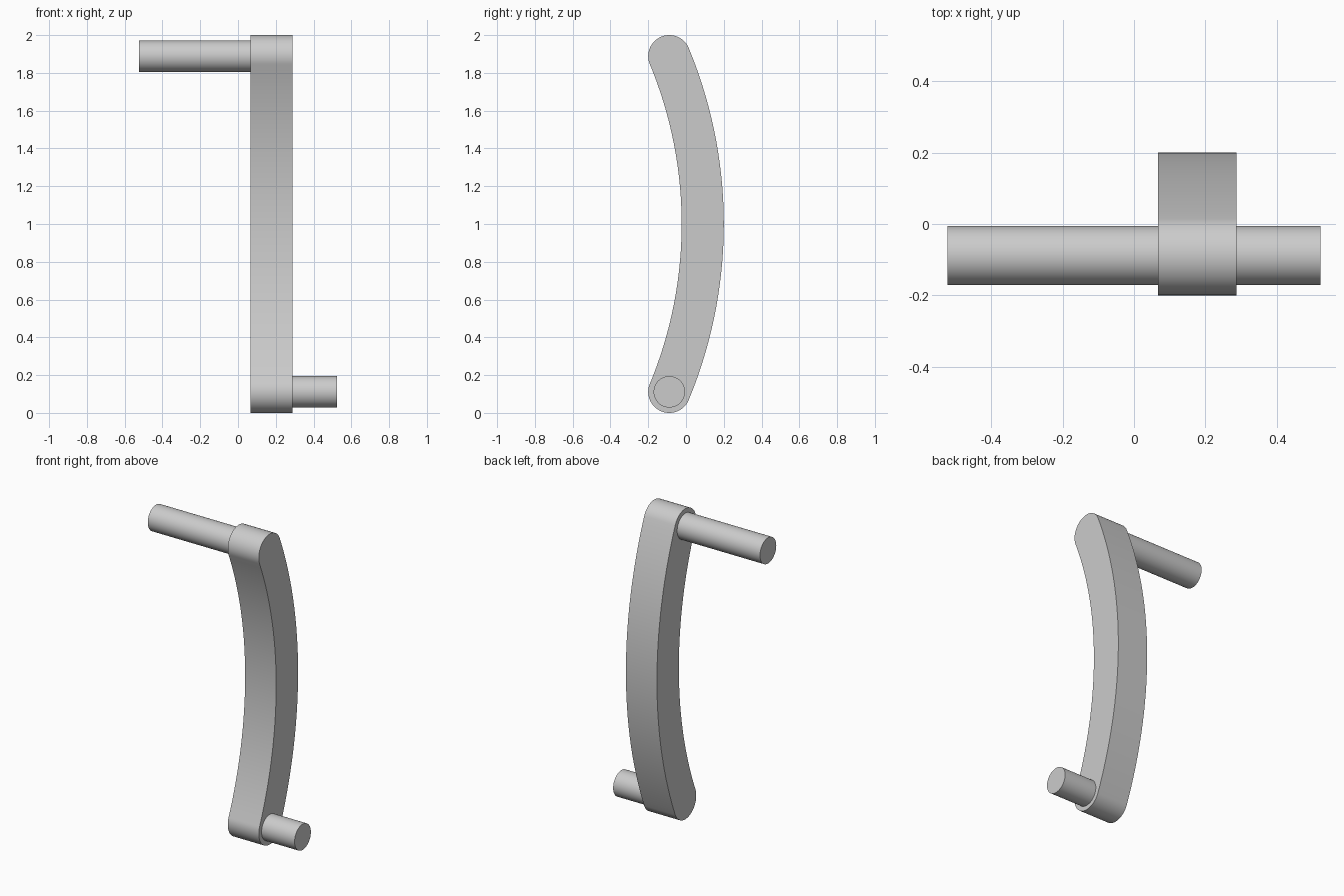
import bpy, bmesh, math

cube = bpy.data.objects.get("Cube")
if cube:
    bpy.data.objects.remove(cube, do_unlink=True)

grey = bpy.data.materials.new("plain grey")
grey.use_nodes = True
colour = (0.6, 0.6, 0.6, 1)
grey.diffuse_color = colour
grey.node_tree.nodes["Principled BSDF"].inputs["Base Color"].default_value = colour

WIDTH_R = 0.1115            # half width of the arm and radius of its round ends
END_Y = -0.0885             # axis of both pins
SAG = 0.177                 # how far the arm bows backwards
HALF = 1 - WIDTH_R          # half the distance between the pins
ARC_R = (HALF ** 2 + SAG ** 2) / (2 * SAG)
ARC_Y = END_Y + SAG - ARC_R
SWEEP = math.asin(HALF / ARC_R)


def arc(cy, cz, radius, start, end, steps):
    angles = [start + (end - start) * i / steps for i in range(steps + 1)]
    return [(cy + radius * math.cos(a), cz + radius * math.sin(a)) for a in angles]


def extrude_x(name, outline, x0, x1):
    """Solid with a y-z outline, running from x0 to x1."""
    bm = bmesh.new()
    face = bm.faces.new([bm.verts.new((x0, y, z)) for y, z in outline])
    result = bmesh.ops.extrude_face_region(bm, geom=[face])
    moved = [v for v in result["geom"] if isinstance(v, bmesh.types.BMVert)]
    bmesh.ops.translate(bm, verts=moved, vec=(x1 - x0, 0, 0))
    bmesh.ops.recalc_face_normals(bm, faces=bm.faces)
    mesh = bpy.data.meshes.new(name)
    bm.to_mesh(mesh)
    bm.free()
    mesh.materials.append(grey)
    obj = bpy.data.objects.new(name, mesh)
    bpy.context.collection.objects.link(obj)
    bpy.ops.object.select_all(action="DESELECT")
    obj.select_set(True)
    bpy.context.view_layer.objects.active = obj
    bpy.ops.object.shade_smooth_by_angle(angle=math.radians(30))


# Curved arm: outer arc, top round, inner arc, bottom round
top, bottom = 1 + HALF, 1 - HALF
outline = arc(ARC_Y, 1, ARC_R + WIDTH_R, -SWEEP, SWEEP, 48)
outline += arc(END_Y, top, WIDTH_R, SWEEP, SWEEP + math.pi, 32)[1:]
outline += arc(ARC_Y, 1, ARC_R - WIDTH_R, SWEEP, -SWEEP, 48)[1:]
outline += arc(END_Y, bottom, WIDTH_R, math.pi - SWEEP, 2 * math.pi - SWEEP, 32)[1:-1]
extrude_x("curved_arm", outline, 0.067, 0.288)

# Round pins: long one at the top, short one at the bottom
for name, z, x0, x1 in (("upper_pin", top, -0.523, 0.067),
                        ("lower_pin", bottom, 0.288, 0.523)):
    extrude_x(name, arc(END_Y, z, 0.083, 0, 2 * math.pi, 64)[:-1], x0, x1)
